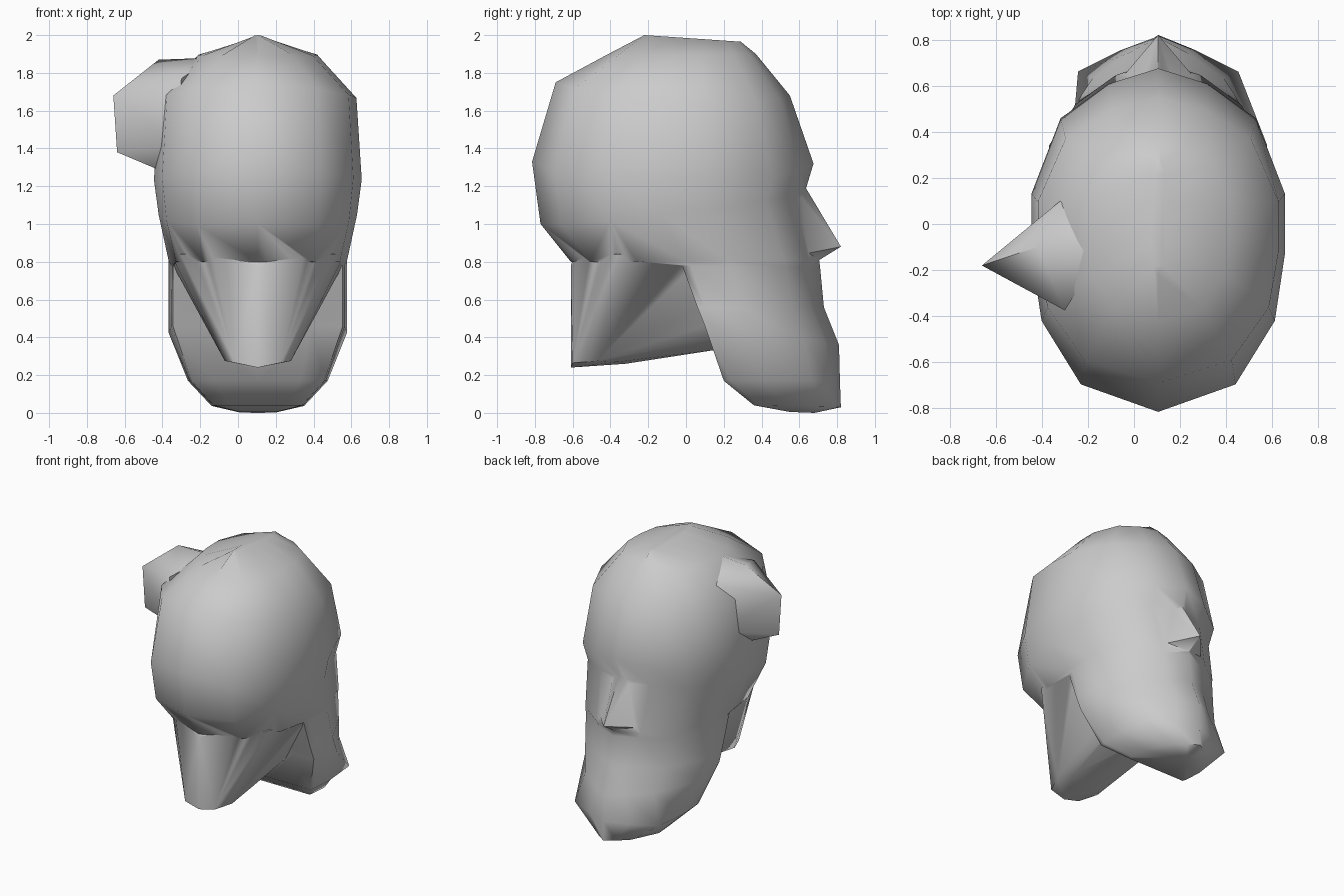
import bpy, bmesh, math

if "Cube" in bpy.data.objects:
    bpy.data.objects.remove(bpy.data.objects["Cube"])

CX = 0.105  # symmetry plane of the head

# half cross-section of the skull: (fraction from back to front, fraction of half width)
SKULL = [(0, 0), (.08, .61), (.265, .92), (.46, 1), (.635, 1), (.855, .77), (.955, .39), (1, 0)]


def jaw_section(corner):
    """Same point count as the skull: flat back, sides, and a chin corner of given width."""
    return [(0, 0), (0, .6), (0, .95), (.06, .97), (.34, 1), (.75, corner), (.9, corner * .47), (1, 0)]


def finish(name, bm):
    bmesh.ops.recalc_face_normals(bm, faces=bm.faces)
    me = bpy.data.meshes.new(name)
    bm.to_mesh(me)
    bm.free()
    ob = bpy.data.objects.new(name, me)
    bpy.context.collection.objects.link(ob)
    return ob


def loft(name, rings):
    """Skin mirrored rings of (section, z back, z front, y back, y front, half width, side sag)."""
    bm = bmesh.new()
    loops = []
    for half, zb, zf, yb, yf, hw, sag in rings:
        section = half + [(t, -w) for t, w in reversed(half[1:-1])]
        loops.append([bm.verts.new((CX + w * hw, yb + (yf - yb) * t, zb + (zf - zb) * t - sag * abs(w)))
                      for t, w in section])
    n = len(loops[0])
    for a, b in zip(loops, loops[1:]):
        for i in range(n):
            j = (i + 1) % n
            bm.faces.new((a[i], a[j], b[j], b[i]))
    bm.faces.new(loops[0])
    bm.faces.new(loops[-1])
    return finish(name, bm)


def hull(name, points):
    bm = bmesh.new()
    for p in points:
        bm.verts.new(p)
    res = bmesh.ops.convex_hull(bm, input=bm.verts)
    inner = [g for g in res["geom_interior"] if isinstance(g, bmesh.types.BMVert)]
    if inner:
        bmesh.ops.delete(bm, geom=inner, context='VERTS')
    return finish(name, bm)


def mirrored(points):
    return [(CX + s * x, y, z) for x, y, z in points for s in ((-1, 1) if x else (1,))]


# Cranium, then face and jaw with a slanted rear edge
head = loft("head", [
    (SKULL, 2.00, 1.965, -.22, .29, .03, 0),
    (SKULL, 1.89, 1.90, -.43, .37, .315, 0),
    (SKULL, 1.75, 1.68, -.69, .55, .522, .05),
    (SKULL, 1.33, 1.32, -.815, .675, .55, .09),
    (SKULL, 1.00, 1.17, -.77, .63, .525, .03),
    (SKULL, .80, .81, -.61, .705, .472, 0),
    (jaw_section(.74), .78, .77, -.02, .71, .472, 0),
    (jaw_section(.70), .56, .56, .06, .73, .473, 0),
    (jaw_section(.60), .46, .36, .10, .81, .473, 0),
    (jaw_section(.94), .17, .17, .20, .815, .37, 0),
    (jaw_section(.60), .04, .03, .36, .82, .245, 0),
    (jaw_section(.60), .005, 0, .55, .68, .10, 0)])

# Neck, tapering down to a small flat at the back and a throat ridge in front
neck = hull("neck", mirrored([
    (0, -.56, .90), (.24, -.54, .83), (.41, -.36, .84), (.455, -.15, .83), (.455, .05, .79),
    (.30, .30, .80), (0, -.61, .24), (.12, -.60, .265), (.175, -.47, .275), (.13, -.36, .27),
    (0, -.32, .26), (0, .20, .34), (.2, .20, .40), (0, -.61, .78)]))

# Wedge nose
nose = hull("nose", mirrored([
    (0, .82, .88), (0, .635, 1.19), (0, .69, .80), (0, .4, 1.0), (.17, .62, .84), (.08, .58, 1.18)]))

# Fuse the head parts into one skin
bpy.context.view_layer.objects.active = head
for part in (neck, nose):
    m = head.modifiers.new("fuse", 'BOOLEAN')
    m.operation = 'UNION'
    m.solver = 'EXACT'
    m.object = part
    bpy.ops.object.modifier_apply(modifier=m.name)
    bpy.data.objects.remove(part)

# Hair bun on the side
bun = hull("hair_bun", [
    (-.66, -.18, 1.68), (-.64, -.18, 1.38), (-.42, -.10, 1.87), (-.14, -.12, 1.88),
    (-.32, .10, 1.77), (-.30, -.375, 1.77), (-.32, .09, 1.42), (-.32, -.36, 1.42),
    (-.38, -.14, 1.27)])

for ob in (head, bun):
    bpy.ops.object.select_all(action='DESELECT')
    ob.select_set(True)
    bpy.context.view_layer.objects.active = ob
    bpy.ops.object.shade_smooth_by_angle(angle=math.radians(60))
